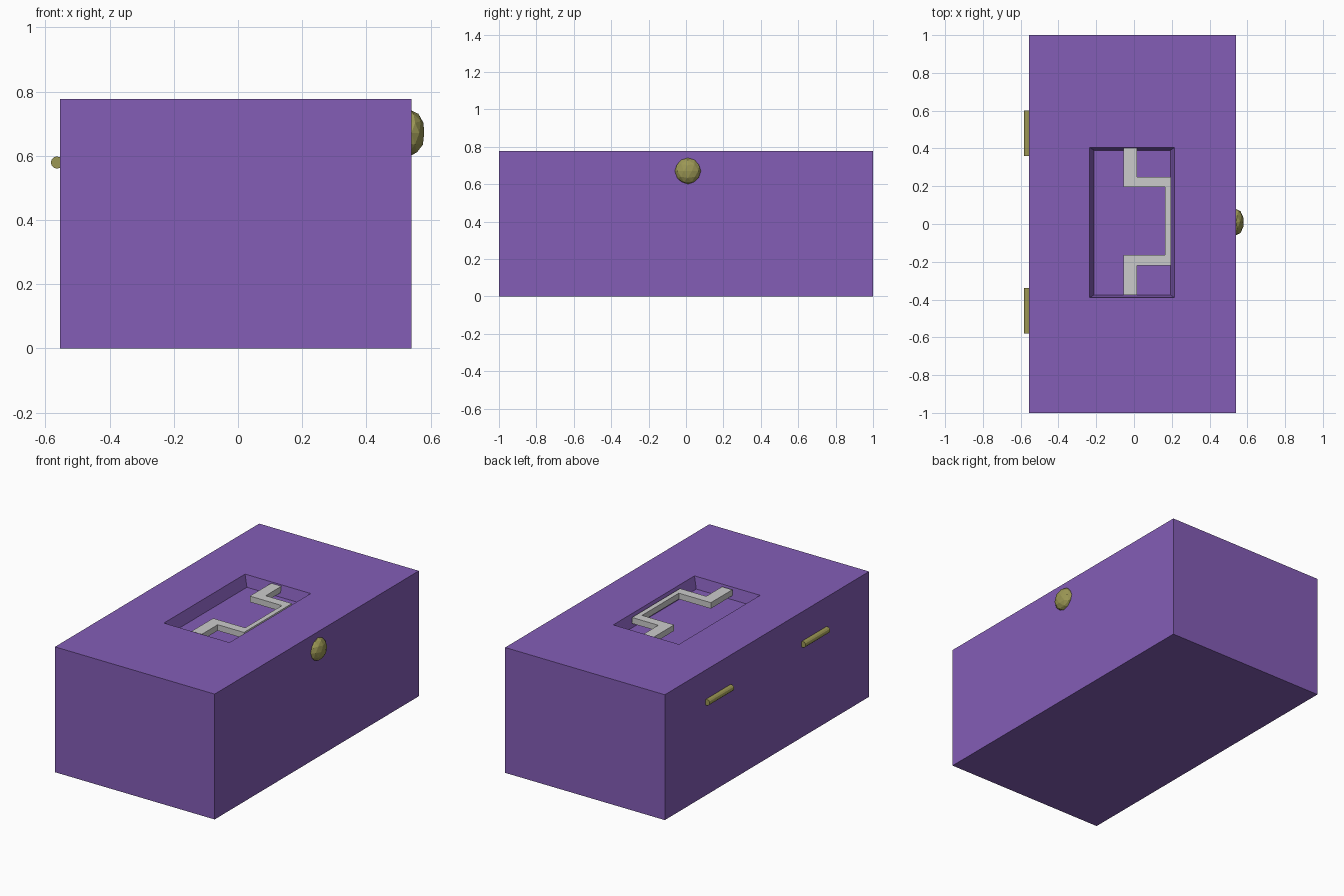
import bpy, bmesh
from math import pi
from mathutils import Matrix

if "Cube" in bpy.data.objects:
    bpy.data.objects.remove(bpy.data.objects["Cube"])


def material(name, color):
    m = bpy.data.materials.new(name)
    m.diffuse_color = (*color, 1)
    m.use_nodes = True
    m.node_tree.nodes["Principled BSDF"].inputs["Base Color"].default_value = m.diffuse_color
    return m


purple = material("purple_paint", (0.23, 0.11, 0.47))
brass = material("brass", (0.33, 0.31, 0.09))


def finish(name, bm, mat=None):
    bmesh.ops.recalc_face_normals(bm, faces=bm.faces)
    me = bpy.data.meshes.new(name)
    bm.to_mesh(me)
    bm.free()
    if mat:
        me.materials.append(mat)
    ob = bpy.data.objects.new(name, me)
    bpy.context.collection.objects.link(ob)
    return ob


def rect(bm, x0, x1, y0, y1, z):
    return [bm.verts.new(p) for p in
            ((x0, y0, z), (x1, y0, z), (x1, y1, z), (x0, y1, z))]


# Chest body with a tapered recess sunk into the top
TOP = 0.777
bm = bmesh.new()
rings = [rect(bm, -0.555, 0.54, -1, 1, 0),
         rect(bm, -0.555, 0.54, -1, 1, TOP),
         rect(bm, -0.235, 0.215, -0.39, 0.405, TOP),
         rect(bm, -0.212, 0.192, -0.375, 0.39, TOP - 0.07)]
bm.faces.new(rings[0])
bm.faces.new(rings[-1])
for a, b in zip(rings, rings[1:]):
    for i in range(4):
        j = (i + 1) % 4
        bm.faces.new((a[i], a[j], b[j], b[i]))
finish("chest_body", bm, purple)

# Stepped carry handle: half profile, mirrored about its middle
mid = 0.015
half = [(0.015, 0.39), (0.015, 0.235), (0.195, 0.235), ]
inner = [(0.165, 0.18), (-0.055, 0.18), (-0.055, 0.39)]
flip = lambda pts: [(x, -y) for x, y in reversed(pts)]
outline = half + flip(half) + flip(inner) + inner
bm = bmesh.new()
face = bm.faces.new([bm.verts.new((x, y + mid, TOP - 0.045)) for x, y in outline])
ext = bmesh.ops.extrude_face_region(bm, geom=[face])
bmesh.ops.translate(bm, vec=(0, 0, 0.037),
                    verts=[v for v in ext["geom"] if isinstance(v, bmesh.types.BMVert)])
finish("carry_handle", bm)

# Faceted latch knob
bm = bmesh.new()
bmesh.ops.create_icosphere(bm, subdivisions=2, radius=0.07)
bmesh.ops.scale(bm, vec=(0.6, 1, 1), verts=bm.verts)
bmesh.ops.translate(bm, vec=(0.54, 0.01, 0.671), verts=bm.verts)
finish("latch_knob", bm, brass)

# Hinge pins
for name, y in (("hinge_left", 0.48), ("hinge_right", -0.46)):
    bm = bmesh.new()
    bmesh.ops.create_cone(bm, cap_ends=True, segments=12, radius1=0.019, radius2=0.019,
                          depth=0.24,
                          matrix=Matrix.Translation((-0.564, y, 0.579)) @ Matrix.Rotation(pi / 2, 4, 'X'))
    finish(name, bm, brass)
